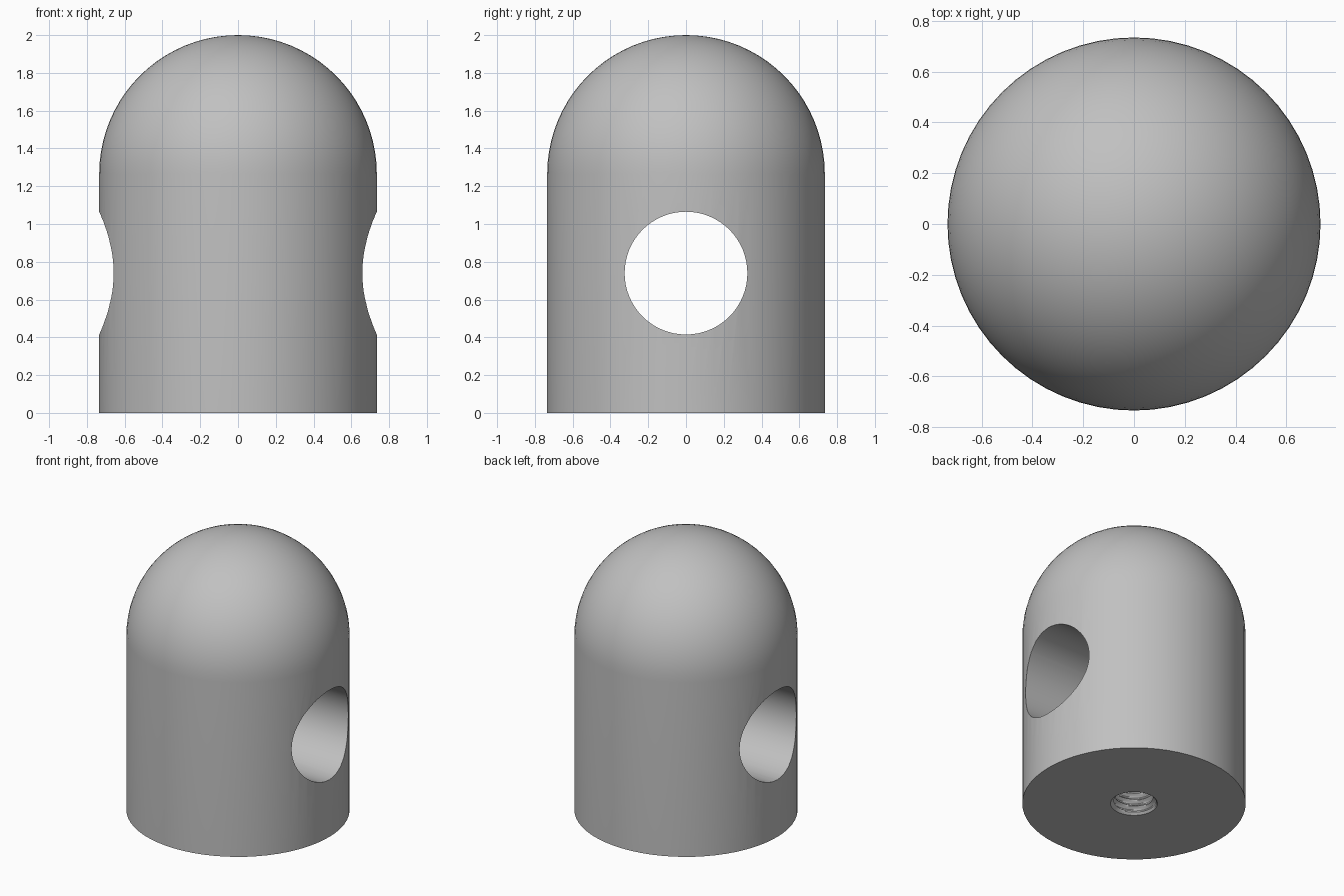
import bpy, bmesh, math

cube = bpy.data.objects.get("Cube")
if cube:
    bpy.data.objects.remove(cube, do_unlink=True)

RADIUS = 0.735
BORE_RADIUS, BORE_HEIGHT = 0.325, 0.74
THREAD_MINOR, THREAD_DEPTH, PITCH = 0.122, 0.026, 0.048

grey = bpy.data.materials.new("plain_grey")
grey.use_nodes = True
colour = (0.53, 0.53, 0.53, 1)
grey.diffuse_color = colour
grey.node_tree.nodes["Principled BSDF"].inputs["Base Color"].default_value = colour


def solid(name, heights, radius_at, sides):
    """Stack of rings round z, closed at both ends; a zero radius makes a tip."""
    bm = bmesh.new()
    rings = []
    for z in heights:
        ring = []
        for i in range(sides):
            a = math.tau * i / sides
            r = radius_at(z, a)
            ring.append(bm.verts.new((r * math.cos(a), r * math.sin(a), z)))
        rings.append(ring)
    for low, high in zip(rings, rings[1:]):
        for i in range(sides):
            j = (i + 1) % sides
            bm.faces.new((low[i], low[j], high[j], high[i]))
    bm.faces.new(rings[0][::-1])
    bm.faces.new(rings[-1])
    bmesh.ops.remove_doubles(bm, verts=bm.verts, dist=1e-5)
    bmesh.ops.recalc_face_normals(bm, faces=bm.faces)
    mesh = bpy.data.meshes.new(name)
    bm.to_mesh(mesh)
    bm.free()
    mesh.materials.append(grey)
    obj = bpy.data.objects.new(name, mesh)
    bpy.context.collection.objects.link(obj)
    return obj


# Cylinder with a hemispherical top
base = 2 - RADIUS
dome = [base + RADIUS * math.sin(math.pi / 2 * k / 20) for k in range(21)]


def body_radius(z, a):
    return math.sqrt(max(0, RADIUS ** 2 - max(0, z - base) ** 2))


body = solid("domed_body", [0] + dome, body_radius, 64)


# Helical thread with a chamfered mouth, opening into the cross bore
def thread_radius(z, a):
    wave = abs(2 * ((z / PITCH - a / math.tau) % 1) - 1)
    thread = THREAD_MINOR + THREAD_DEPTH * min(1, 1.3 * wave)
    return max(thread, 0.155 - max(z, 0))


steps = 80
levels = [-0.03 + 0.6 * k / steps for k in range(steps + 1)]
thread = solid("thread_cutter", levels, thread_radius, 40)

# Cross bore running from side to side
bore = solid("bore_cutter", [-1, 1], lambda z, a: BORE_RADIUS, 64)
bore.rotation_euler.y = math.pi / 2
bore.location.z = BORE_HEIGHT

for cutter in (bore, thread):
    cutter.hide_render = True
    cutter.hide_viewport = False
    cut = body.modifiers.new(cutter.name, "BOOLEAN")
    cut.operation = "DIFFERENCE"
    cut.solver = "EXACT"
    cut.object = cutter

# Apply the cuts, then drop the cutters
bpy.ops.object.select_all(action="DESELECT")
body.select_set(True)
bpy.context.view_layer.objects.active = body
for name in [m.name for m in body.modifiers]:
    bpy.ops.object.modifier_apply(modifier=name)
for cutter in (bore, thread):
    bpy.data.objects.remove(cutter, do_unlink=True)
bpy.ops.object.shade_smooth_by_angle(angle=math.radians(30))
